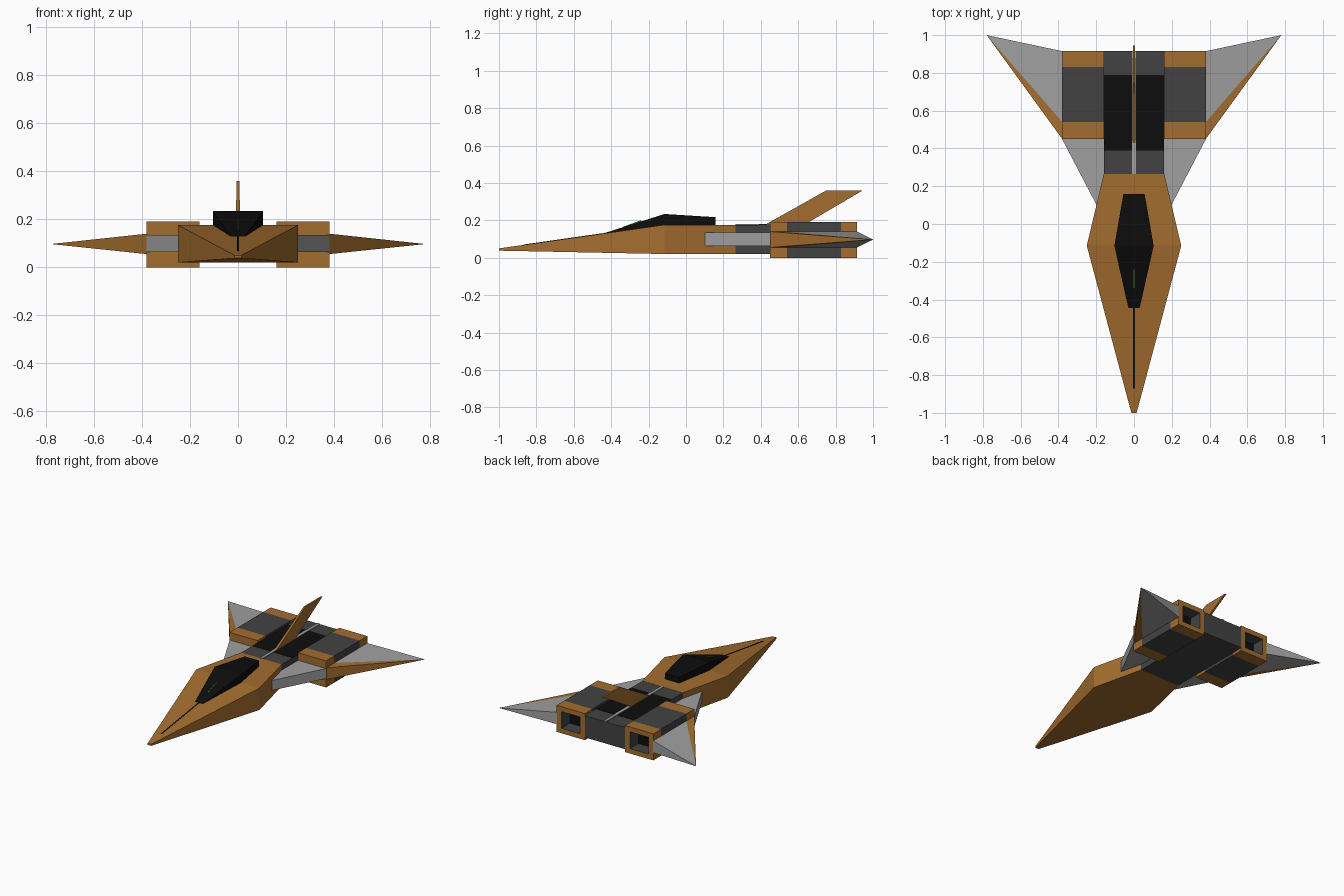
import bpy, bmesh

if "Cube" in bpy.data.objects:
    bpy.data.objects.remove(bpy.data.objects["Cube"])


def material(name, rgb):
    m = bpy.data.materials.new(name)
    m.diffuse_color = (*rgb, 1)
    m.use_nodes = True
    m.node_tree.nodes["Principled BSDF"].inputs["Base Color"].default_value = m.diffuse_color
    return m


MATS = [material("orange", (0.37, 0.155, 0.028)),
        material("dark_grey", (0.055, 0.055, 0.055)),
        material("black", (0.004, 0.004, 0.004)),
        material("light_grey", (0.35, 0.35, 0.35)),
        material("green", (0.05, 0.3, 0.02))]
ORANGE, DARK, BLACK, LIGHT, GREEN = range(5)


def finish(name, bm, mirror):
    bmesh.ops.recalc_face_normals(bm, faces=bm.faces)
    me = bpy.data.meshes.new(name)
    bm.to_mesh(me)
    bm.free()
    for m in MATS:
        me.materials.append(m)
    ob = bpy.data.objects.new(name, me)
    bpy.context.collection.objects.link(ob)
    if mirror:
        ob.modifiers.new("mirror", 'MIRROR').use_mirror_merge = False
    return ob


def loft(name, sections, colours, end=None, mirror=False):
    """Skin rectangles (y, x0, x1, z0, z1) in order, one colour per span."""
    bm = bmesh.new()
    rings = [[bm.verts.new(p) for p in ((x0, y, z0), (x1, y, z0), (x1, y, z1), (x0, y, z1))]
             for y, x0, x1, z0, z1 in sections]
    for a, b, c in zip(rings, rings[1:], colours):
        for i in range(4):
            j = (i + 1) % 4
            bm.faces.new((a[i], a[j], b[j], b[i])).material_index = c
    bm.faces.new(rings[0]).material_index = colours[0]
    bm.faces.new(rings[-1]).material_index = colours[-1] if end is None else end
    return finish(name, bm, mirror)


def prism(name, bottom, top, colour, mirror=False):
    """Solid between two matching outlines."""
    bm = bmesh.new()
    a = [bm.verts.new(p) for p in bottom]
    b = [bm.verts.new(p) for p in top]
    n = len(a)
    bm.faces.new(a)
    bm.faces.new(b)
    for i in range(n):
        j = (i + 1) % n
        bm.faces.new((a[i], a[j], b[j], b[i]))
    for f in bm.faces:
        f.material_index = colour
    return finish(name, bm, mirror)


# Forward fuselage: long wedge nose, widest at the cockpit
loft("forward_fuselage", [(-1, -.014, .014, .038, .05),
                          (-.115, -.25, .25, .02, .176),
                          (.265, -.16, .16, .02, .176)], [ORANGE, ORANGE])

# Rear centre body, black top panel and grey spine
loft("centre_body", [(.265, -.16, .16, .02, .175), (.915, -.16, .16, .02, .175)], [DARK])
loft("top_panel", [(.39, -.159, .159, .17, .177), (.79, -.159, .159, .17, .177)], [BLACK])
loft("spine_strip", [(.265, -.01, .01, .17, .18), (.914, -.01, .01, .17, .18)], [LIGHT])

# Canopy, nose seam and sight line
loft("canopy", [(-.445, -.03, .03, .122, .129),
                (-.115, -.104, .104, .165, .234),
                (.158, -.056, .056, .17, .217)], [BLACK, BLACK])
loft("nose_seam", [(-.87, -.004, .004, .06, .0705),
                   (-.44, -.004, .004, .12, .132)], [BLACK])
loft("sight_line", [(-.34, -.002, .002, .15, .164),
                    (-.24, -.002, .002, .18, .201)], [GREEN])

# Engine boxes with recessed square exhausts
box, hole = (.16, .382, 0, .19), (.197, .345, .035, .155)
loft("engine", [(.45, *box), (.54, *box), (.83, *box), (.915, *box),
                (.915, *hole), (.82, *hole)],
     [ORANGE, DARK, ORANGE, ORANGE, DARK], end=BLACK, mirror=True)

# Wings: swept pyramids with an orange leading edge
bm = bmesh.new()
tip = bm.verts.new((.78, 1, .097))
low = [bm.verts.new((.38, y, .055)) for y in (.45, .54, .915)]
high = [bm.verts.new((.38, y, .14)) for y in (.45, .54, .915)]
root = low + high[::-1]
bm.faces.new(root).material_index = LIGHT
for i, c in enumerate((ORANGE, LIGHT, LIGHT, LIGHT, ORANGE, ORANGE)):
    bm.faces.new((root[i], root[(i + 1) % 6], tip)).material_index = c
finish("wing", bm, True)

# Strakes joining the fuselage to the engines
plan = [(.15, .1), (.198, .1), (.381, .45), (.15, .45)]
prism("strake", [(x, y, .063) for x, y in plan], [(x, y, .135) for x, y in plan],
      LIGHT, mirror=True)

# Swept tail fin, slightly thinner at the top
fin = [(.42, .175, .009), (.63, .175, .009), (.945, .36, .006), (.75, .36, .006)]
prism("tail_fin", [(-t, y, z) for y, z, t in fin], [(t, y, z) for y, z, t in fin], ORANGE)
